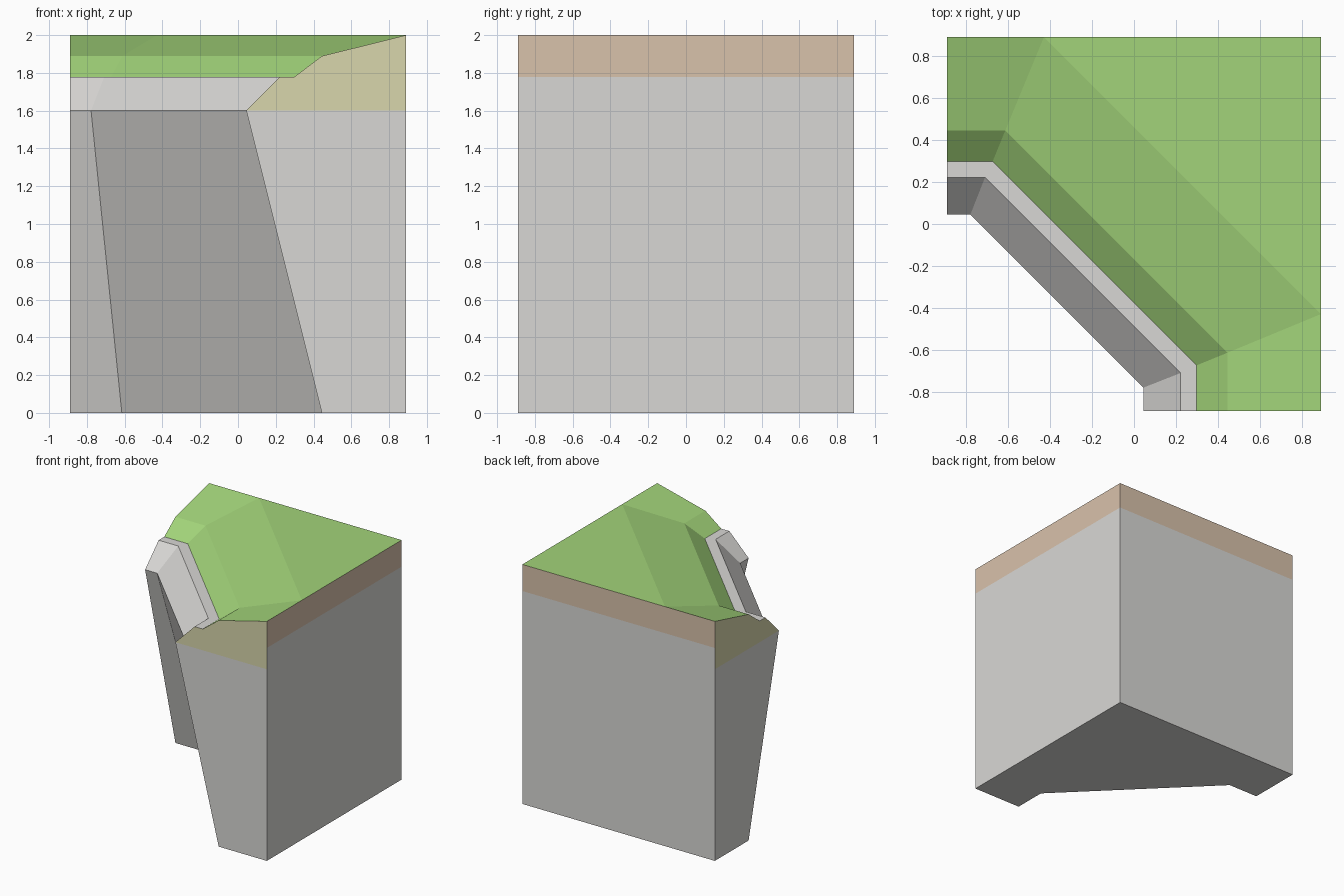
import bpy, bmesh

cube = bpy.data.objects.get("Cube")
if cube:
    bpy.data.objects.remove(cube, do_unlink=True)

HALF, TOP = 0.889, 2.0
ROCK_TOP, LEDGE = 1.6, 1.778

# Cross-section of the cliff: (offset of straight end, bend position, height)
ROCK = [(0.444, -0.615, 0), (0.044, -0.778, ROCK_TOP),
        (0.222, -0.708, LEDGE), (0.297, -0.672, LEDGE)]
GRASS = [ROCK[-1], (0.444, -0.612, 1.889), (HALF, -0.428, TOP)]


def material(name, rgb):
    mat = bpy.data.materials.new(name)
    mat.use_nodes = True
    linear = [(c / 12.92) if c < 0.04 else ((c + 0.055) / 1.055) ** 2.4 for c in rgb]
    mat.diffuse_color = (*linear, 1)
    mat.node_tree.nodes["Principled BSDF"].inputs["Base Color"].default_value = (*linear, 1)
    return mat


STONE = material("pale_stone", (0.85, 0.845, 0.835))
GREEN = material("grass_green", (0.635, 0.83, 0.475))
EARTH = material("earth_brown", (0.85, 0.76, 0.67))
SAND = material("sandy_olive", (0.85, 0.84, 0.675))


def course(row):
    """Horizontal line around the inner corner, mirrored across the diagonal."""
    a, bend, z = row
    return [(-HALF, a, z), (bend, a, z), (a, bend, z), (a, -HALF, z)]


def face(bm, points):
    return bm.faces.new([bm.verts.new(p) for p in points])


def loft(bm, rows):
    for low, high in zip(rows, rows[1:]):
        p, q = course(low), course(high)
        for i in range(len(p) - 1):
            face(bm, (p[i], q[i], q[i + 1], p[i + 1])[::-1])


def finish(name, bm, mats):
    bmesh.ops.remove_doubles(bm, verts=bm.verts, dist=0.0005)
    mesh = bpy.data.meshes.new(name)
    bm.to_mesh(mesh)
    bm.free()
    for mat in mats:
        mesh.materials.append(mat)
    obj = bpy.data.objects.new(name, mesh)
    bpy.context.collection.objects.link(obj)
    return obj


# Leaning rock face with bevelled lip and ledge
bm = bmesh.new()
loft(bm, ROCK)
finish("rock_face", bm, [STONE])

# Grass bank and flat top
bm = bmesh.new()
loft(bm, GRASS)
rim = course(GRASS[-1])
face(bm, (rim[2], (HALF, HALF, TOP), rim[1]))
finish("grass_cover", bm, [GREEN])

# Underside
bm = bmesh.new()
outline = course(ROCK[0]) + [(HALF, -HALF, 0), (HALF, HALF, 0), (-HALF, HALF, 0)]
face(bm, outline[::-1])
finish("underside", bm, [STONE])

# Profiled cut ends, split where the soil starts
bm = bmesh.new()
profile = [(a, z) for a, bend, z in ROCK + GRASS[1:]] + [(HALF, 0)]
face(bm, [(a, -HALF, z) for a, z in profile][::-1])
face(bm, [(-HALF, a, z) for a, z in profile])
bmesh.ops.bisect_plane(bm, geom=bm.verts[:] + bm.edges[:] + bm.faces[:],
                       plane_co=(0, 0, ROCK_TOP), plane_no=(0, 0, 1))
for f in bm.faces:
    f.material_index = int(f.calc_center_median().z > ROCK_TOP)
finish("cut_ends", bm, [STONE, SAND])

# Straight outer walls with an earth band
bm = bmesh.new()
for z0, z1, index in ((0, LEDGE, 0), (LEDGE, TOP, 1)):
    corners = [(-HALF, z0), (HALF, z0), (HALF, z1), (-HALF, z1)]
    face(bm, [(HALF, s, z) for s, z in corners]).material_index = index
    face(bm, [(s, HALF, z) for s, z in corners][::-1]).material_index = index
finish("outer_walls", bm, [STONE, EARTH])
